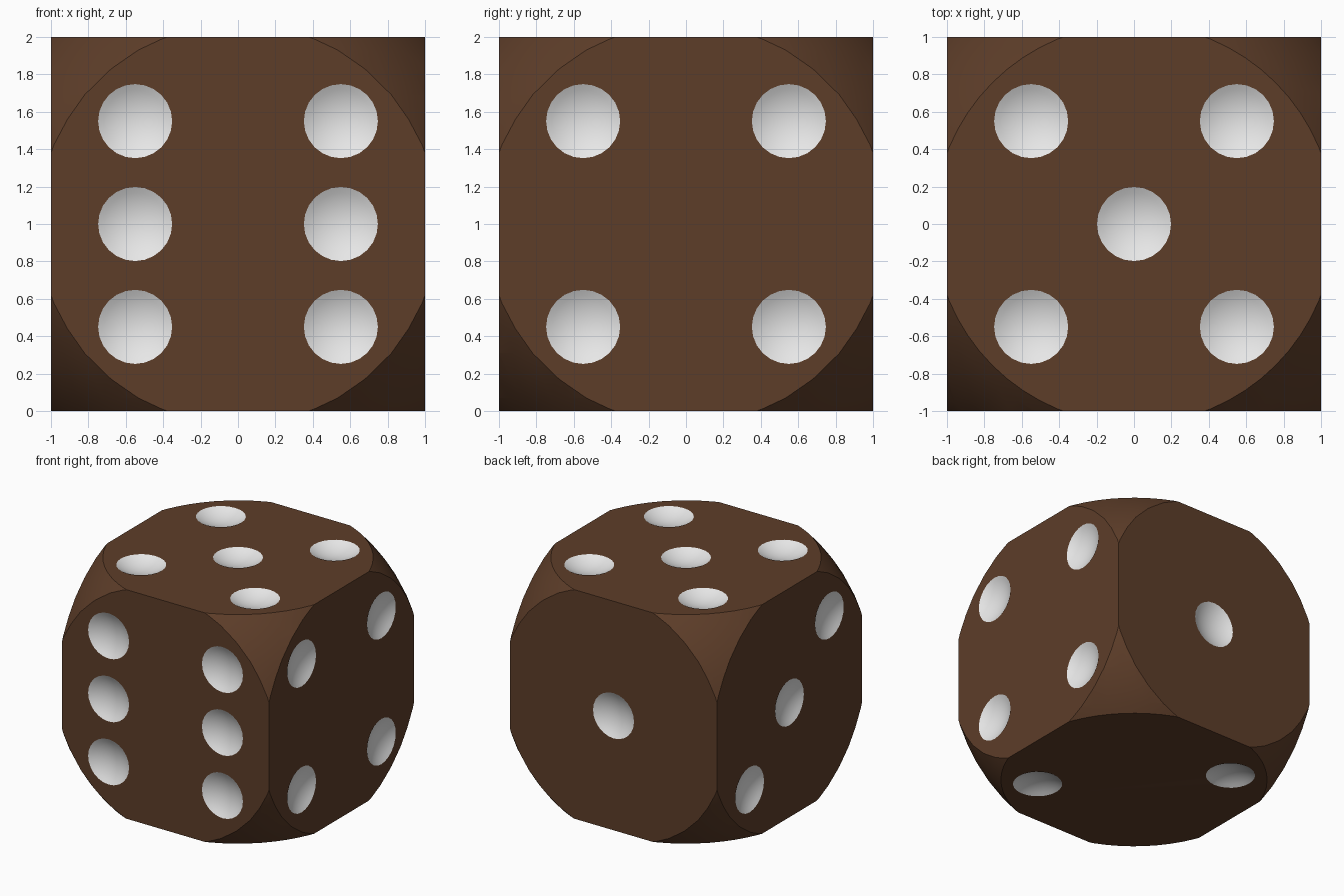
import bpy, bmesh, math
from mathutils import Matrix, Vector

if "Cube" in bpy.data.objects:
    bpy.data.objects.remove(bpy.data.objects["Cube"])

ROUND_R = 1.466            # sphere that trims the cube corners
PIP_R, PIP_DEPTH = 0.198, 0.055
S = 0.55                   # pip offset from face centre


def material(name, rgb):
    m = bpy.data.materials.new(name)
    m.diffuse_color = (*rgb, 1)
    m.use_nodes = True
    m.node_tree.nodes["Principled BSDF"].inputs["Base Color"].default_value = m.diffuse_color
    return m


MATS = [material("dark brown", (0.11, 0.047, 0.022)),
        material("white", (0.85, 0.85, 0.85))]


def make(name, bm, slot=0):
    for f in bm.faces:
        f.material_index = slot
    me = bpy.data.meshes.new(name)
    bm.to_mesh(me)
    bm.free()
    for m in MATS:
        me.materials.append(m)
    ob = bpy.data.objects.new(name, me)
    bpy.context.collection.objects.link(ob)
    return ob


def boolean(ob, cutter, op):
    mod = ob.modifiers.new(op.lower(), 'BOOLEAN')
    mod.object, mod.operation, mod.solver = cutter, op, 'EXACT'
    bpy.context.view_layer.objects.active = ob
    bpy.ops.object.modifier_apply(modifier=mod.name)
    bpy.data.objects.remove(cutter, do_unlink=True)


# body: cube trimmed by a sphere
bm = bmesh.new()
bmesh.ops.create_cube(bm, size=2, matrix=Matrix.Translation((0, 0, 1)))
die = make("die_body", bm)
bm = bmesh.new()
bmesh.ops.create_uvsphere(bm, u_segments=64, v_segments=32, radius=ROUND_R,
                          matrix=Matrix.Translation((0, 0, 1)))
ball = make("corner_cutter", bm)
ball.hide_render = True
boolean(die, ball, 'INTERSECT')

# pip layout: face normal -> pip offsets from the body centre
four = [(a, b) for a in (-S, S) for b in (-S, S)]
pips = {
    (0, -1, 0): [(x, 0, z) for x in (-S, S) for z in (-S, 0, S)],
    (1, 0, 0): [(0, a, b) for a, b in four],
    (0, 0, 1): [(a, b, 0) for a, b in four] + [(0, 0, 0)],
    (0, 1, 0): [(0, 0, 0)],
    (-1, 0, 0): [(0, -t, t) for t in (-S, 0, S)],
    (0, 0, -1): [(t, -t, 0) for t in (-S, S)],
}

# pip cutters: shallow bowls with a lid standing above the face
slope = 2 * math.atan(PIP_DEPTH / PIP_R)
bowl_r = PIP_R / math.sin(slope)
RINGS, SIDES = 6, 24
LID = 0.03


def add_bowl(bm, mat):
    tip = bm.verts.new(mat @ Vector((0, 0, -PIP_DEPTH)))
    lid_slope = slope + LID / (bowl_r * math.sin(slope))
    angles = [slope * i / RINGS for i in range(1, RINGS + 1)] + [lid_slope]
    prev = None
    for t in angles:
        r, z = bowl_r * math.sin(t), bowl_r * (1 - math.cos(t)) - PIP_DEPTH
        ring = [bm.verts.new(mat @ Vector((r * math.cos(k * math.tau / SIDES),
                                           r * math.sin(k * math.tau / SIDES), z)))
                for k in range(SIDES)]
        for k in range(SIDES):
            n = (k + 1) % SIDES
            bm.faces.new((tip, ring[n], ring[k]) if prev is None
                         else (prev[k], prev[n], ring[n], ring[k]))
        prev = ring
    bm.faces.new(prev)


bm = bmesh.new()
for normal, spots in pips.items():
    n = Vector(normal)
    turn = n.to_track_quat('Z', 'Y').to_matrix().to_4x4()
    for p in spots:
        add_bowl(bm, Matrix.Translation(Vector(p) + n + Vector((0, 0, 1))) @ turn)
bmesh.ops.recalc_face_normals(bm, faces=bm.faces)
cutter = make("pip_cutter", bm, 1)
cutter.hide_render = True
boolean(die, cutter, 'DIFFERENCE')

# smooth bowls and corners, crisp rims
bpy.ops.object.select_all(action='DESELECT')
die.select_set(True)
bpy.context.view_layer.objects.active = die
bpy.ops.object.shade_smooth_by_angle(angle=math.radians(20))
